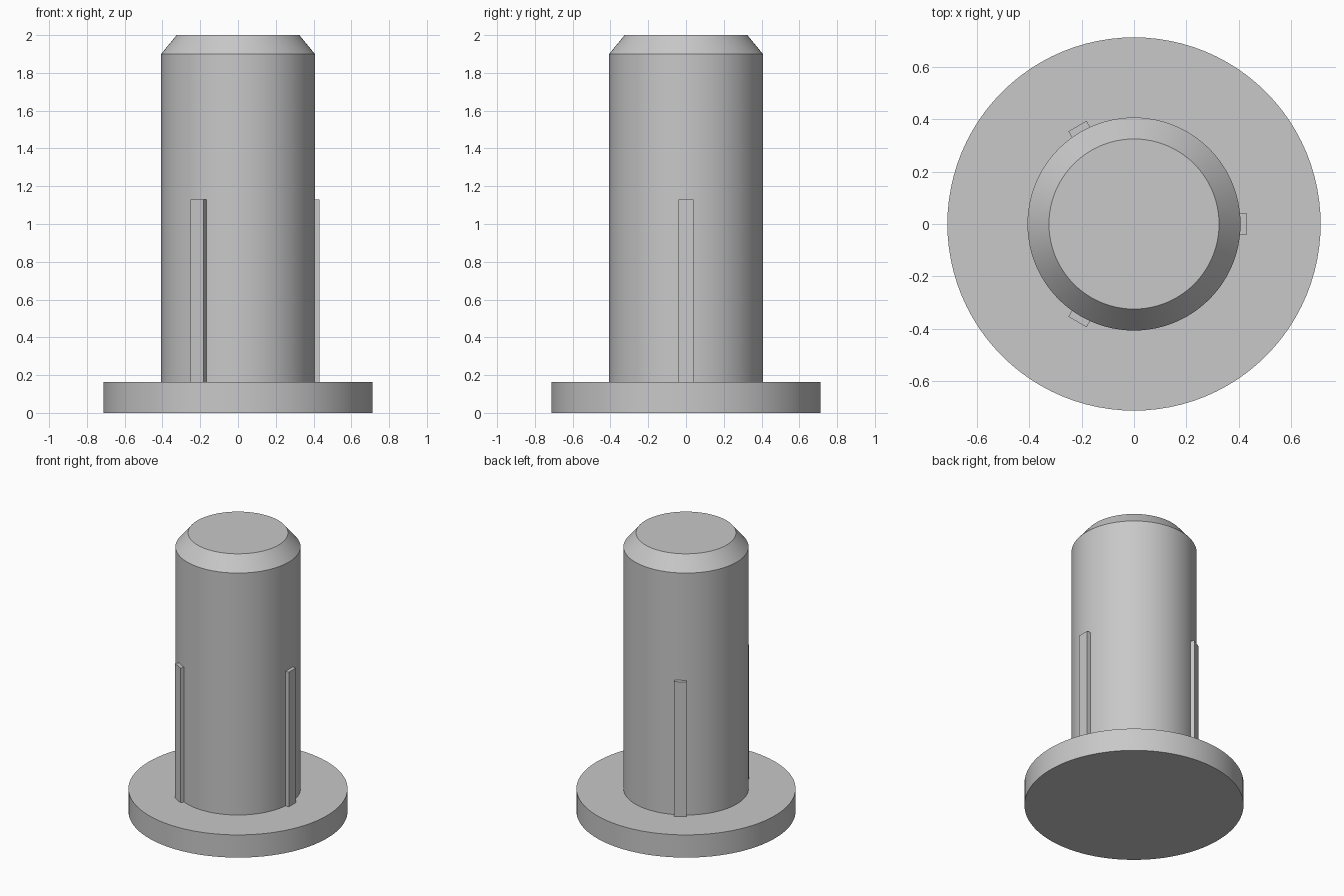
import bpy
import bmesh
import math
from mathutils import Matrix, Vector

default_cube = bpy.data.objects.get("Cube")
if default_cube:
    bpy.data.objects.remove(default_cube, do_unlink=True)

FLANGE_RADIUS, FLANGE_TOP = 0.713, 0.163
SHAFT_RADIUS, SHAFT_TOP = 0.407, 1.9
TIP_RADIUS, TIP_TOP = 0.325, 2.0
RIB_INNER, RIB_OUTER, RIB_WIDTH, RIB_TOP = 0.38, 0.432, 0.08, 1.13
SEGMENTS = 96

grey = bpy.data.materials.new("plain grey")
grey.use_nodes = True
grey.diffuse_color = (0.58, 0.58, 0.58, 1)
grey.node_tree.nodes["Principled BSDF"].inputs["Base Color"].default_value = grey.diffuse_color


def add_object(name, bm):
    bmesh.ops.recalc_face_normals(bm, faces=bm.faces)
    mesh = bpy.data.meshes.new(name)
    bm.to_mesh(mesh)
    bm.free()
    mesh.materials.append(grey)
    obj = bpy.data.objects.new(name, mesh)
    bpy.context.collection.objects.link(obj)
    return obj


def lathe(name, profile):
    """Stack rings along z, joined by quads and closed with flat caps."""
    bm = bmesh.new()
    rings = []
    for radius, z in profile:
        angles = [math.tau * i / SEGMENTS for i in range(SEGMENTS)]
        rings.append([bm.verts.new((radius * math.cos(a), radius * math.sin(a), z)) for a in angles])
    for low, high in zip(rings, rings[1:]):
        for i in range(SEGMENTS):
            j = (i + 1) % SEGMENTS
            bm.faces.new((low[i], low[j], high[j], high[i]))
    bm.faces.new(rings[0])
    bm.faces.new(rings[-1])
    obj = add_object(name, bm)
    bpy.ops.object.select_all(action="DESELECT")
    obj.select_set(True)
    bpy.context.view_layer.objects.active = obj
    bpy.ops.object.shade_smooth_by_angle(angle=math.radians(30))
    return obj


# Flange, shaft and chamfered tip as one turned body
lathe("flanged_pin", [
    (FLANGE_RADIUS, 0), (FLANGE_RADIUS, FLANGE_TOP),
    (SHAFT_RADIUS, FLANGE_TOP), (SHAFT_RADIUS, SHAFT_TOP),
    (TIP_RADIUS, TIP_TOP),
])

# Three narrow ribs spaced evenly around the shaft, rising from the flange
rib_size = Vector((RIB_OUTER - RIB_INNER, RIB_WIDTH, RIB_TOP - FLANGE_TOP))
rib_centre = Vector(((RIB_OUTER + RIB_INNER) / 2, 0, (RIB_TOP + FLANGE_TOP) / 2))
for i, side in enumerate(("left", "back_right", "front_right")):
    bm = bmesh.new()
    bmesh.ops.create_cube(bm, size=1)
    placement = (Matrix.Rotation(math.tau * i / 3, 4, "Z")
                 @ Matrix.Translation(rib_centre) @ Matrix.Diagonal(rib_size).to_4x4())
    bmesh.ops.transform(bm, matrix=placement, verts=bm.verts)
    add_object("rib_" + side, bm)
